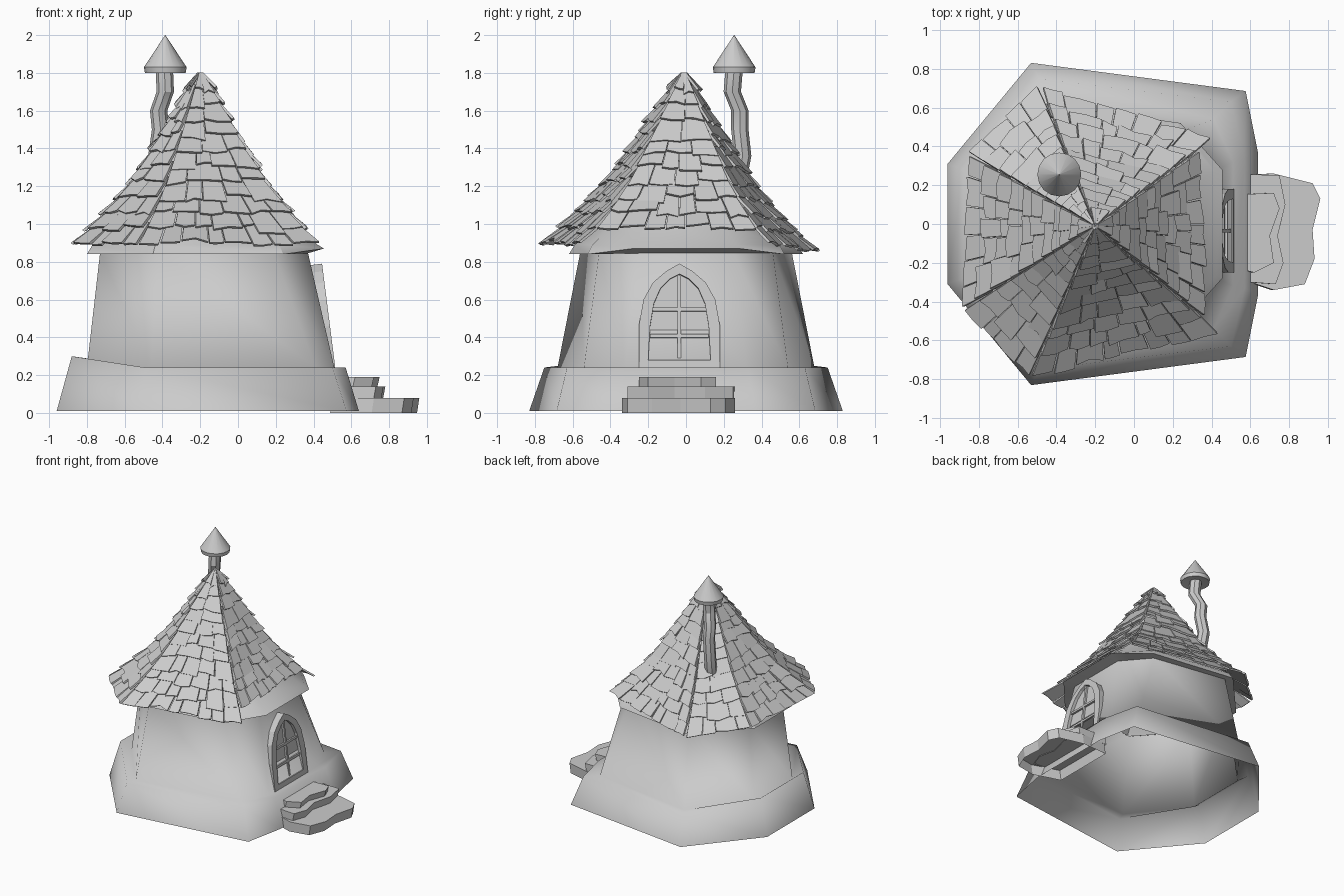
import bpy, bmesh, math, random
from mathutils import Vector

random.seed(7)
if "Cube" in bpy.data.objects:
    bpy.data.objects.remove(bpy.data.objects["Cube"], do_unlink=True)

grey = bpy.data.materials.new("plain_grey")
grey.use_nodes = True
grey.diffuse_color = (0.6, 0.6, 0.6, 1)
grey.node_tree.nodes["Principled BSDF"].inputs["Base Color"].default_value = grey.diffuse_color


def finish(name, bm, smooth=True):
    bmesh.ops.recalc_face_normals(bm, faces=bm.faces)
    me = bpy.data.meshes.new(name)
    bm.to_mesh(me)
    bm.free()
    me.materials.append(grey)
    ob = bpy.data.objects.new(name, me)
    bpy.context.collection.objects.link(ob)
    if smooth:
        bpy.ops.object.select_all(action='DESELECT')
        ob.select_set(True)
        bpy.context.view_layer.objects.active = ob
        bpy.ops.object.shade_smooth_by_angle(angle=math.radians(32))
    return ob


def add_loft(bm, rings, start=False, end=False, closed=False):
    """Skin a list of point rings, optionally capping or closing the ends."""
    vs = [[bm.verts.new(p) for p in r] for r in rings]
    pairs = list(zip(vs, vs[1:])) + ([(vs[-1], vs[0])] if closed else [])
    for a, b in pairs:
        for i in range(len(a)):
            j = (i + 1) % len(a)
            bm.faces.new((a[i], a[j], b[j], b[i]))
    if start:
        bm.faces.new(vs[0][::-1])
    if end:
        bm.faces.new(vs[-1])


def loft(name, rings, start=False, end=False, closed=False, smooth=True):
    bm = bmesh.new()
    add_loft(bm, rings, start, end, closed)
    return finish(name, bm, smooth)


def octagon(half, z, back_z=None):
    """Mirror four plan points across y; the first may sit at another height."""
    pts = [Vector((x, y, back_z if back_z and i == 0 else z)) for i, (x, y) in enumerate(half)]
    return pts + [Vector((p.x, -p.y, p.z)) for p in reversed(pts)]


def circle(c, r, n):
    return [Vector((c[0] + r * math.cos(math.tau * i / n),
                    c[1] + r * math.sin(math.tau * i / n), c[2])) for i in range(n)]


# Walls and flared skirt: one skin, soft at the ledge and sharp at the upright corners
wall_low = [(-0.80, 0.25), (-0.46, 0.68), (0.41, 0.54), (0.51, 0.32)]
wall_high = [(-0.73, 0.22), (-0.42, 0.56), (0.19, 0.46), (0.37, 0.25)]
skirt_low = [(-0.96, 0.31), (-0.53, 0.83), (0.575, 0.685), (0.64, 0.36)]
skirt_high = [(-0.88, 0.28), (-0.49, 0.75), (0.50, 0.63), (0.57, 0.33)]
bm = bmesh.new()
add_loft(bm, [octagon(skirt_low, 0.01), octagon(skirt_high, 0.24, 0.30),
              octagon(wall_low, 0.24), octagon(wall_high, 0.85)])
for f in bm.faces:
    f.smooth = True
for e in bm.edges:
    upright = abs(e.verts[0].co.z - e.verts[1].co.z) > 0.15
    e.smooth = not (upright and e.calc_face_angle(0) > math.radians(36))
finish("walls_and_skirt", bm, smooth=False)

# Roof core under the shingles, its eave tipped up over the door
apex = Vector((-0.2, -0.01, 0))
eave = [(-0.80, 0.24), (-0.45, 0.62), (0.24, 0.52), (0.455, 0.28)]


def shrink(ring, f, z):
    return [Vector((apex.x + (p.x - apex.x) * f, apex.y + (p.y - apex.y) * f, z)) for p in ring]


eave_ring = octagon(eave, 0.84)
for p in eave_ring:
    if p.x > 0.4:
        p.z = 0.87
loft("roof_core", [octagon(wall_high, 0.845), eave_ring] +
     [shrink(eave_ring, f, z) for f, z in ((0.95, 0.89), (0.73, 1.0), (0.44, 1.24), (0.24, 1.5), (0.02, 1.79))],
     end=True)

# Shingles in overlapping rows on six roof faces
corners = [Vector(c) for c in ((-0.53, -0.77, 0.885), (0.44, -0.55, 0.875), (0.40, 0.43, 0.88),
                               (-0.48, 0.69, 0.84), (-0.83, 0.35, 0.89), (-0.86, -0.43, 0.88))]
profile = [(0, 1.0), (0.12, 0.83), (0.34, 0.56), (0.56, 0.37), (0.78, 0.19), (1.0, 0.02)]
ROWS = 11


def spread(h):
    for (h0, f0), (h1, f1) in zip(profile, profile[1:]):
        if h <= h1:
            return f0 + (f1 - f0) * (h - h0) / (h1 - h0)
    return 0.0


def on_roof(p, q, s, h):
    c = p.lerp(q, s)
    f = spread(max(h, 0))
    return Vector((apex.x + (c.x - apex.x) * f, apex.y + (c.y - apex.y) * f, c.z + (1.8 - c.z) * h))


def add_shingle(bm, p, q, s0, s1, h0, h1):
    across = (q - p).normalized()
    out = across.cross(Vector((0, 0, 1))).normalized() * 0.8 + Vector((0, 0, 0.6))
    lift = random.uniform(0.018, 0.04)
    mid = (s0 + s1) / 2
    j = [random.uniform(-0.012, 0.012) for _ in range(3)]
    low = [on_roof(p, q, s, max(h0 + d, 0)) + out * lift for s, d in zip((s0, mid, s1), j)]
    high = [on_roof(p, q, s, h1) + out * 0.003 for s in (s1, mid, s0)]
    top = low + high
    add_loft(bm, [[v - out * 0.014 for v in top], top], start=True, end=True)


bm = bmesh.new()
for side in range(6):
    p, q = corners[side], corners[(side + 1) % 6]
    for row in range(ROWS):
        if side == 1 and row == 0:
            continue
        h0 = 0.97 * row / ROWS
        h1 = min(h0 + 1.5 / ROWS, 1.0)
        length = (q - p).length * spread(h0)
        count = max(2, round(length / 0.13))
        cuts = [0] + [(i + random.uniform(-0.25, 0.25)) / count for i in range(1, count)] + [1]
        for s0, s1 in zip(cuts, cuts[1:]):
            add_shingle(bm, p, q, s0 + 0.004, s1 - 0.004, h0 + random.uniform(-0.015, 0.02), h1)
finish("roof_shingles", bm, smooth=False)

# Crooked chimney pipe with conical cap
path = [(-0.42, 0.27, 1.20), (-0.43, 0.30, 1.36), (-0.41, 0.285, 1.50), (-0.42, 0.285, 1.60),
        (-0.385, 0.245, 1.70), (-0.39, 0.255, 1.82)]
loft("chimney_pipe", [circle(c, 0.046, 8) for c in path], start=True, end=True)
cap_x, cap_y = -0.385, 0.255
loft("chimney_cap", [circle((cap_x, cap_y, z), r, 16) for r, z in
                     ((0.045, 1.81), (0.108, 1.80), (0.113, 1.83), (0.001, 2.0))], start=True, end=True)

# Arched window door leaning on the +x wall
foot = Vector((0.515, -0.035, 0.24))
up = Vector((-0.07, 0, 0.55)) / 0.55
outward = Vector((1, 0, 0.127)).normalized()


def lean(u, v, d):
    return foot + Vector((0, u, 0)) + up * v + outward * d


def arch(half, d):
    pts = [(u, v) for u, v in half] + [(-u, v) for u, v in reversed(half) if u > 0]
    return [lean(u, v, d) for u, v in pts]


outer = [(0.215, 0.0), (0.215, 0.22), (0.19, 0.36), (0.14, 0.45), (0.07, 0.51), (0, 0.55)]
inner = [(0.165, 0.04), (0.155, 0.22), (0.135, 0.34), (0.10, 0.42), (0.05, 0.47), (0, 0.495)]
loft("window_frame", [arch(outer, -0.06), arch(outer, 0), arch(inner, 0), arch(inner, -0.06)],
     closed=True, smooth=False)
loft("window_panes", [arch(inner, -0.05), arch(inner, -0.025)], start=True, end=True, smooth=False)


def bar(name, u0, u1, v0, v1):
    rect = [(u0, v0), (u1, v0), (u1, v1), (u0, v1)]
    loft(name, [[lean(u, v, d) for u, v in rect] for d in (-0.03, -0.01)], True, True, smooth=False)


bar("window_bar_upright", -0.009, 0.009, 0.04, 0.49)
bar("window_bar_lower", -0.155, 0.155, 0.16, 0.178)
bar("window_bar_upper", -0.145, 0.145, 0.30, 0.318)

# Rough stone steps
steps = {
    "step_bottom": (0, 0.08, [(0.50, -0.27), (0.60, -0.30), (0.72, -0.34), (0.88, -0.31), (0.93, -0.18),
                              (0.92, -0.03), (0.96, 0.13), (0.92, 0.21), (0.72, 0.26), (0.50, 0.25)]),
    "step_middle": (0.075, 0.14, [(0.50, -0.28), (0.60, -0.30), (0.73, -0.31), (0.77, -0.20), (0.74, -0.06),
                                  (0.78, 0.10), (0.75, 0.25), (0.50, 0.26)]),
    "step_top": (0.14, 0.19, [(0.50, -0.22), (0.62, -0.25), (0.72, -0.20), (0.70, -0.06),
                              (0.75, 0.08), (0.72, 0.16), (0.50, 0.15)]),
}
for name, (z0, z1, plan) in steps.items():
    loft(name, [[Vector((x - 0.012 * (z == z0), y, z)) for x, y in plan] for z in (z0, z1)],
         end=True, smooth=False)
